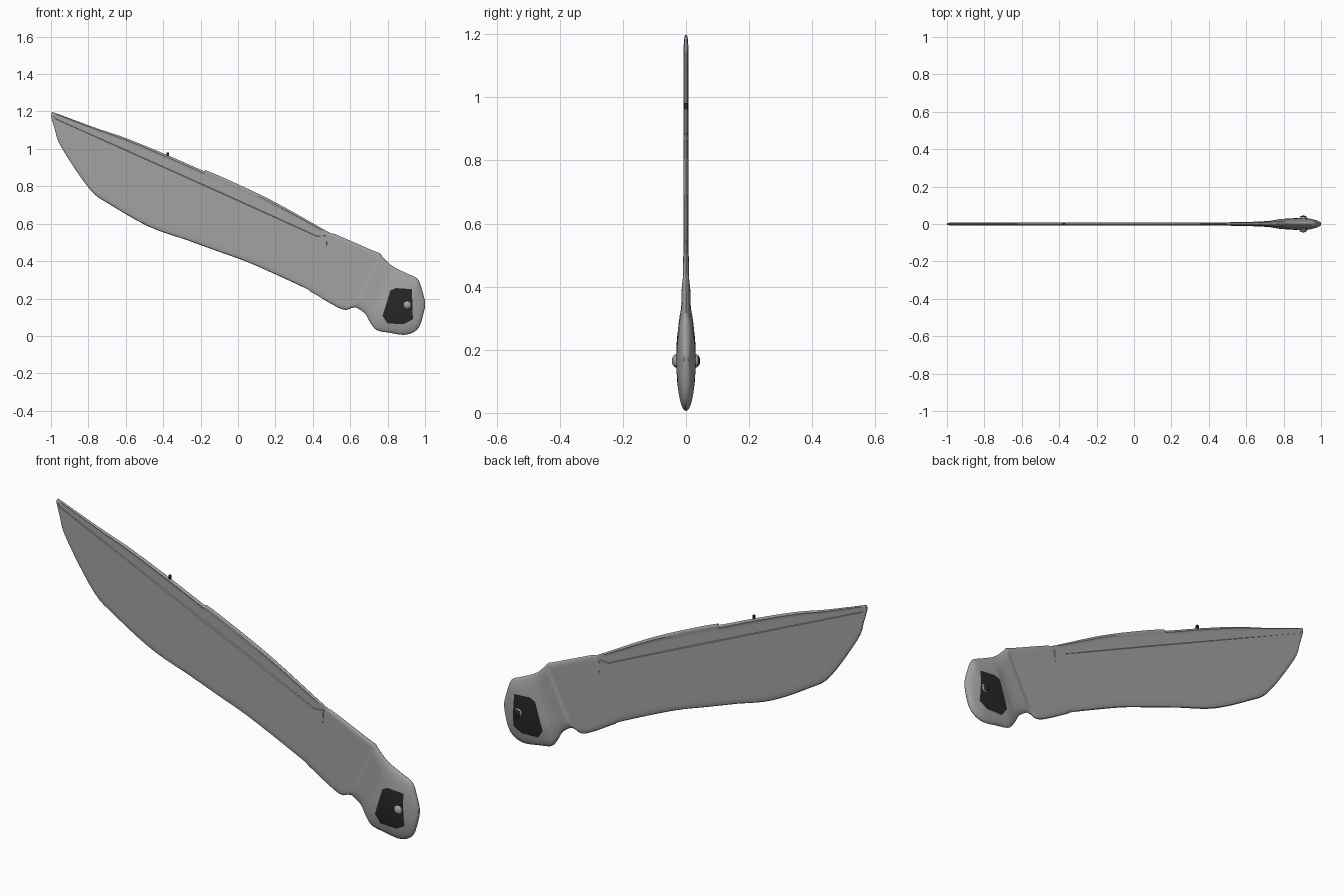
import bpy, bmesh, math
from mathutils import Vector

if "Cube" in bpy.data.objects:
    bpy.data.objects.remove(bpy.data.objects["Cube"])


def material(name, v):
    m = bpy.data.materials.new(name)
    m.diffuse_color = (v, v, v, 1)
    m.use_nodes = True
    m.node_tree.nodes["Principled BSDF"].inputs["Base Color"].default_value = m.diffuse_color
    return m


GREY = material("steel grey", 0.36)
DARK = material("near black", 0.02)

# blade stations: spine x, z and edge x, z
BLADE = [
    (-.995, 1.198, -1, 1.175), (-.97, 1.19, -.98, 1.107), (-.92, 1.171, -.945, 1.01),
    (-.76, 1.112, -.794, .786), (-.6, 1.058, -.68, .70), (-.38, .968, -.473, .583),
    (-.19, .885, -.28, .515), (-.165, .883, -.25, .504), (0, .811, -.11, .453),
    (.206, .711, .07, .387), (.485, .555, .35, .26), (.52, .544, .40, .23),
    (.72, .457, .553, .144),
]
# handle stations: the same plus half thickness
HANDLE = [
    (.757, .443, .61, .15, .01), (.772, .425, .635, .15, .014), (.81, .386, .68, .118, .015),
    (.835, .368, .705, .075, .018), (.865, .352, .74, .032, .027), (.91, .331, .81, .017, .031),
    (.96, .305, .90, .007, .03), (.983, .25, .967, .045, .02), (1, .185, .999, .15, .006),
]
STATIONS = [p + (.005 if p[0] < -.99 else .01 if p[0] > .6 else .008,) for p in BLADE] + HANDLE
STEPS, GROOVE_END = 5, 0.5


def spline(a, b, c, d, t):
    return 0.5 * (2 * b + (c - a) * t + (2 * a - 5 * b + 4 * c - d) * t * t
                  + (3 * b - a - 3 * c + d) * t ** 3)


def refined():
    n = len(STATIONS)
    for i in range(n - 1):
        q = [STATIONS[min(max(i + k, 0), n - 1)] for k in (-1, 0, 1, 2)]
        for s in range(STEPS):
            t = s / STEPS
            yield [spline(*(p[j] for p in q), t) for j in range(4)] + [q[1][4] * (1 - t) + q[2][4] * t]
    yield list(STATIONS[-1])


def above_groove(x, z):
    return z - (1.15 - 0.45 * (x + 0.955))


def section(row):
    """Closed rounded cross-section, with a recess between spine and groove line."""
    x0, z0, x1, z1, h = row
    a, b = Vector((x0, 0, z0)), Vector((x1, 0, z1))
    length = (b - a).length
    r = min(0.02 + max(0, h - 0.01) * 7.5, length / 2)
    grooved = -0.98 < x0 < GROOVE_END
    g = 0.25
    if grooved:
        s0, s1 = above_groove(x0, z0), above_groove(x1, z1)
        g = min(max(s0 / (s0 - s1), 0.08), 0.45)
        if x0 > 0.44:  # groove runs up to the spine at its end
            g *= max(0.3, 1 - ((x0 - 0.44) / 0.06) ** 2)

    def ease(k, n):
        return (1 - math.cos(math.pi * k / n)) / 2
    ts = [g * ease(k, 12) for k in range(12)]
    ts += [g + (1 - g) * ease(k, 16) for k in range(17)]
    pts = []
    for t in ts:
        d = min(t, 1 - t) * length
        w = h * math.sqrt(max(0, 1 - (1 - min(d / r, 1)) ** 2))
        if grooved and 0.15 * g < t < g * 0.97:
            w = min(w, h * 0.55)
        pts.append((a.lerp(b, t), w))
    side = [p + Vector((0, -w, 0)) for p, w in pts]
    back = [p + Vector((0, w, 0)) for p, w in pts[-2:0:-1]]
    return side + back


# Blade and handle as one continuous loft
bm = bmesh.new()
rings = [[bm.verts.new(p) for p in section(row)] for row in refined()]
for r0, r1 in zip(rings, rings[1:]):
    n = len(r0)
    for i in range(n):
        j = (i + 1) % n
        bm.faces.new((r0[i], r0[j], r1[j], r1[i]))
bm.faces.new(rings[0])
bm.faces.new(rings[-1])
bmesh.ops.recalc_face_normals(bm, faces=bm.faces[:])

# Dark patch on the handle: a convex outline cut into both sides
PATCH = [(.815, .243), (.845, .256), (.93, .25), (.935, .09), (.89, .064), (.80, .066), (.773, .107)]
planes = []
for (ax, az), (bx, bz) in zip(PATCH, PATCH[1:] + PATCH[:1]):
    planes.append((Vector((ax, 0, az)), Vector((bz - az, 0, ax - bx)).normalized()))
for co, no in planes:
    faces = [f for f in bm.faces if f.calc_center_median().x > 0.7]
    geom = set(faces)
    for f in faces:
        geom.update(f.verts)
        geom.update(f.edges)
    bmesh.ops.bisect_plane(bm, geom=list(geom), dist=1e-6, plane_co=co, plane_no=no)
for f in bm.faces:
    signs = [(f.calc_center_median() - co).dot(no) for co, no in planes]
    if max(signs) < 1e-6 or min(signs) > -1e-6:
        f.material_index = 1


def finish(name, bm, angle=35):
    me = bpy.data.meshes.new(name)
    bm.to_mesh(me)
    bm.free()
    ob = bpy.data.objects.new(name, me)
    bpy.context.collection.objects.link(ob)
    me.materials.append(GREY)
    me.materials.append(DARK)
    bpy.ops.object.select_all(action='DESELECT')
    ob.select_set(True)
    bpy.context.view_layer.objects.active = ob
    bpy.ops.object.shade_smooth_by_angle(angle=math.radians(angle))


finish("blade_and_handle", bm)

# Rounded rivet heads on both sides of the handle, dark on the outer face
for side, name in ((-1, "front_rivet"), (1, "back_rivet")):
    bm = bmesh.new()
    bmesh.ops.create_uvsphere(bm, u_segments=20, v_segments=12, radius=1)
    for v in bm.verts:
        v.co = Vector((0.905 + v.co.x * .022, side * (.029 + v.co.y * .016), .165 + v.co.z * .022))
    bmesh.ops.recalc_face_normals(bm, faces=bm.faces[:])
    for f in bm.faces:
        f.material_index = int(f.normal.y * side > 0.6)
    finish(name, bm, 60)

# Small dark burr on the spine
bm = bmesh.new()
bmesh.ops.create_cube(bm, size=1)
for v in bm.verts:
    v.co = Vector((-0.375 + v.co.x * .012, v.co.y * .01, .972 + v.co.z * .02))
for f in bm.faces:
    f.material_index = 1
finish("spine_burr", bm)
